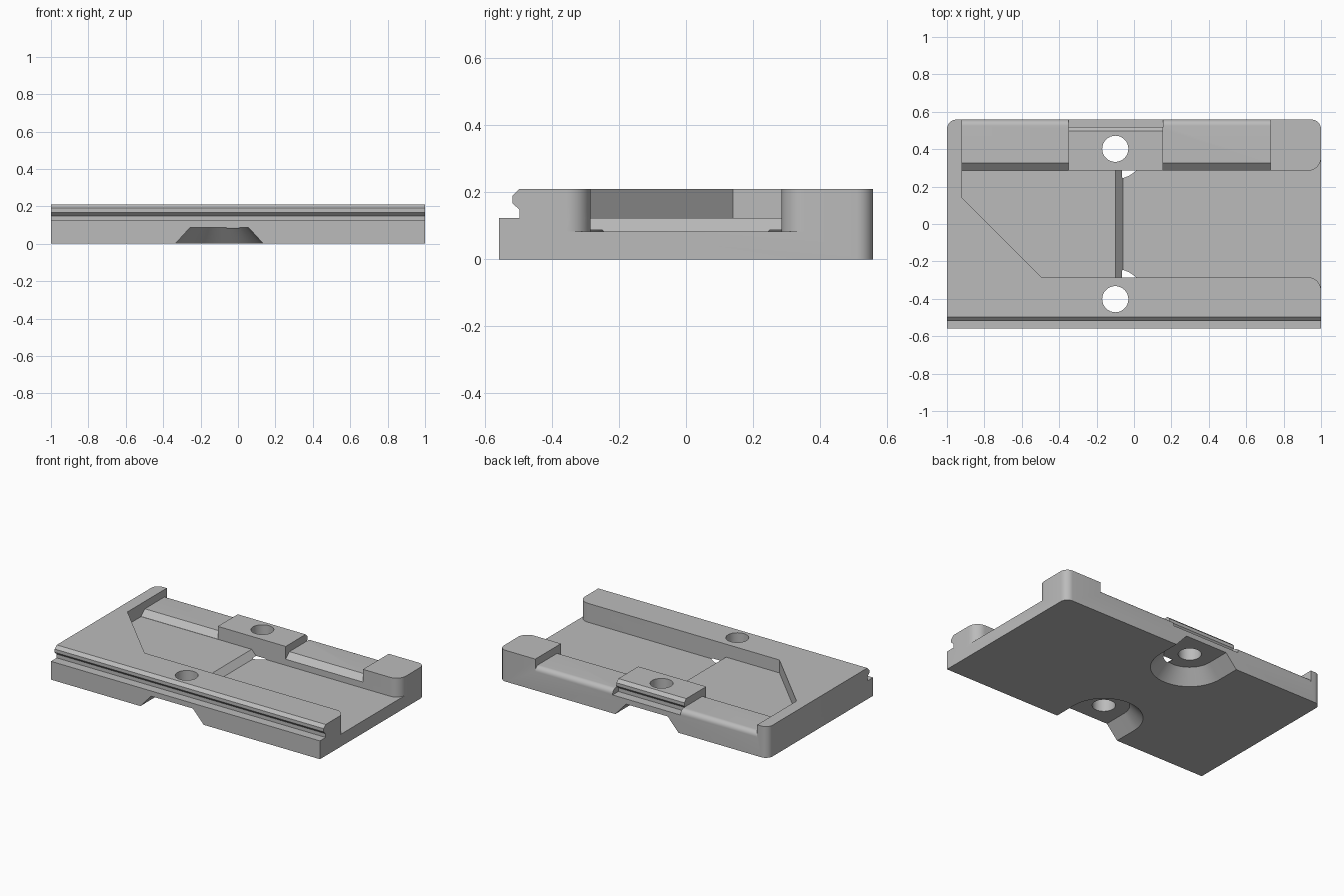
import bpy, bmesh
from math import pi, sin, cos, radians

if "Cube" in bpy.data.objects:
    bpy.data.objects.remove(bpy.data.objects["Cube"])

grey = bpy.data.materials.new("light_grey")
grey.use_nodes = True
grey.diffuse_color = (0.5, 0.5, 0.5, 1)
grey.node_tree.nodes["Principled BSDF"].inputs["Base Color"].default_value = (0.5, 0.5, 0.5, 1)

TOP = 0.21          # full height
LEDGE = 0.123       # rail ledge and raised floor
FLOOR = 0.083       # lower floor
WALL = 0.285        # inner wall distance from the middle
BACK = 0.558        # outer edge distance


def arc(cx, cy, r, a0, a1, n=12):
    """Points on an arc, angles in degrees."""
    steps = [radians(a0 + (a1 - a0) * i / n) for i in range(n + 1)]
    return [(cx + r * cos(a), cy + r * sin(a)) for a in steps]


def loft(name, lower, upper):
    """Solid between two matching loops of 3D points."""
    bm = bmesh.new()
    a = [bm.verts.new(p) for p in lower]
    b = [bm.verts.new(p) for p in upper]
    bm.faces.new(a)
    bm.faces.new(b)
    for i in range(len(a)):
        j = (i + 1) % len(a)
        bm.faces.new((a[i], a[j], b[j], b[i]))
    bmesh.ops.recalc_face_normals(bm, faces=bm.faces)
    mesh = bpy.data.meshes.new(name)
    bm.to_mesh(mesh)
    bm.free()
    mesh.materials.append(grey)
    obj = bpy.data.objects.new(name, mesh)
    bpy.context.collection.objects.link(obj)
    return obj


def along_x(name, profile, x0, x1):
    return loft(name, [(x0, y, z) for y, z in profile], [(x1, y, z) for y, z in profile])


def along_z(name, outline, z0, z1):
    return loft(name, [(x, y, z0) for x, y in outline], [(x, y, z1) for x, y in outline])


# Grooved rail edge, from the ledge up to the top
rail = [(0.497, LEDGE), (0.497, 0.148), (0.518, 0.168), (0.518, 0.19), (0.497, TOP)]

# Base plate with the full-length front rail
plate = along_x("base_plate",
                [(BACK, 0), (-BACK, 0), (-BACK, LEDGE)] + [(-y, z) for y, z in rail] + [(BACK, TOP)],
                -1, 1)

# Rounded rear corners
bm = bmesh.new()
bm.from_mesh(plate.data)
corners = [e for e in bm.edges
           if all(v.co.y > 0.5 for v in e.verts) and abs(e.verts[0].co.x - e.verts[1].co.x) < 0.01]
bmesh.ops.bevel(bm, geom=corners, offset=0.05, segments=8, profile=0.5, affect='EDGES')
bm.to_mesh(plate.data)
bm.free()

cutters = []

# Pocket: raised floor with a diagonal corner, flared mouth at the open end
mouth = arc(0.93, -WALL - 0.07, 0.07, 90, 0)
right_side = mouth + [(1.1, -WALL - 0.07), (1.1, WALL + 0.07)] + [(x, -y) for x, y in reversed(mouth)]
cutters.append(along_z("pocket_cutter",
                       right_side + [(-0.92, WALL), (-0.92, 0.14), (-0.495, -WALL)], LEDGE, 0.3))

# Deeper floor with a sloped step
cutters.append(loft("deep_floor_cutter",
                    [(x, y, FLOOR) for x, y in right_side + [(-0.06, WALL), (-0.06, -WALL)]],
                    [(x, y, 0.2) for x, y in right_side + [(-0.171, WALL), (-0.171, -WALL)]]))

# Lowered rear wall on both sides of the clamp block
low = ([(0.27, 0.3), (0.27, 0.13), (WALL, 0.124), (0.325, 0.16)]
       + arc(0.525, 0.127, 0.033, 90, 0, 8) + [(0.6, 0.127), (0.6, 0.3)])
for x0, x1 in ((-0.92, -0.35), (0.155, 0.73)):
    cutters.append(along_x("rear_wall_cutter", low, x0, x1))

# Short grooved rail at the back of the block
cutters.append(along_x("rear_rail_cutter",
                       [(0.6, LEDGE)] + rail + [(0.497, 0.3), (0.6, 0.3)], -0.35, 0.155))


# Tapered slots underneath and the screw holes
def slot(side, r, z):
    pts = arc(-0.1, 0.4, r, 180, 360, 32)
    return [(x, side * y, z) for x, y in pts + [(-0.1 + r, 0.8), (-0.1 - r, 0.8)]]


for side in (-1, 1):
    cutters.append(loft("slot_cutter", slot(side, 0.255, -0.022), slot(side, 0.155, 0.088)))
    cutters.append(along_z("screw_hole_cutter", arc(-0.1, side * 0.402, 0.07, 0, 348.75, 31), -0.1, 0.4))

# Cut everything out of the plate
for cutter in cutters:
    cutter.hide_render = True
    mod = plate.modifiers.new(cutter.name, 'BOOLEAN')
    mod.operation = 'DIFFERENCE'
    mod.solver = 'EXACT'
    mod.object = cutter

bpy.ops.object.select_all(action='DESELECT')
bpy.context.view_layer.objects.active = plate
plate.select_set(True)
for mod in list(plate.modifiers):
    bpy.ops.object.modifier_apply(modifier=mod.name)
for cutter in cutters:
    bpy.data.objects.remove(cutter)

bpy.ops.object.shade_smooth_by_angle(angle=radians(25))
